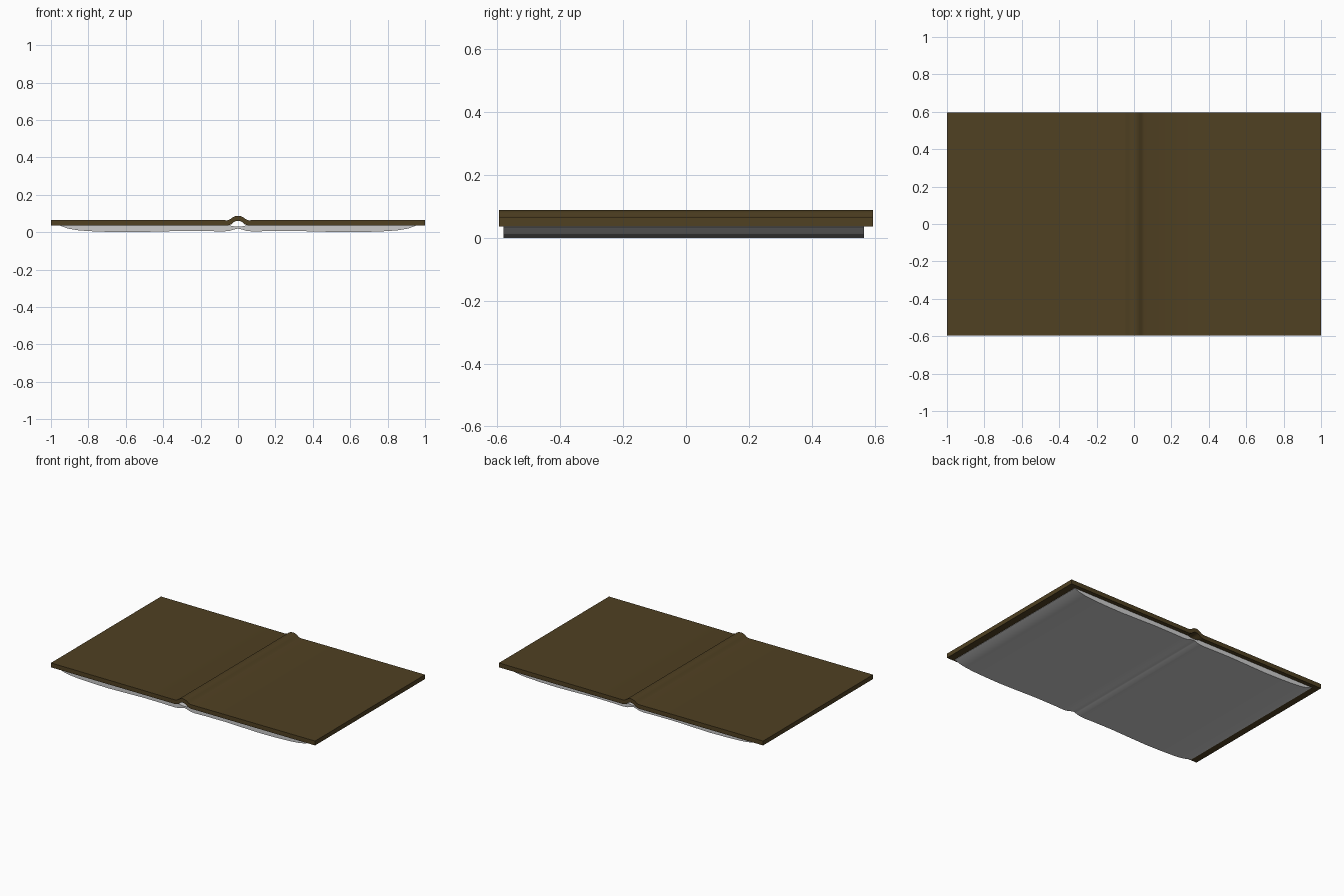
import bpy, bmesh, math

if "Cube" in bpy.data.objects:
    bpy.data.objects.remove(bpy.data.objects["Cube"])


def material(name, rgb):
    m = bpy.data.materials.new(name)
    m.diffuse_color = (*rgb, 1)
    m.use_nodes = True
    m.node_tree.nodes["Principled BSDF"].inputs["Base Color"].default_value = m.diffuse_color
    return m


def sheet(name, top, bottom, y0, y1, mat, angle):
    """Solid strip along y between a top and a bottom outline with matching points."""
    bm = bmesh.new()
    rows = [[[bm.verts.new((x, y, z)) for x, z in line] for line in (top, bottom)]
            for y in (y0, y1)]
    (ft, fb), (bt, bb) = rows
    n = len(top)
    for i in range(n - 1):
        j = i + 1
        bm.faces.new((ft[i], ft[j], bt[j], bt[i]))
        bm.faces.new((fb[i], bb[i], bb[j], fb[j]))
        bm.faces.new((ft[i], fb[i], fb[j], ft[j]))
        bm.faces.new((bt[i], bt[j], bb[j], bb[i]))
    for k in (0, n - 1):
        bm.faces.new((ft[k], bt[k], bb[k], fb[k]))
    bmesh.ops.recalc_face_normals(bm, faces=bm.faces)
    mesh = bpy.data.meshes.new(name)
    bm.to_mesh(mesh)
    bm.free()
    mesh.materials.append(mat)
    ob = bpy.data.objects.new(name, mesh)
    bpy.context.collection.objects.link(ob)
    bpy.ops.object.select_all(action='DESELECT')
    ob.select_set(True)
    bpy.context.view_layer.objects.active = ob
    bpy.ops.object.shade_smooth_by_angle(angle=math.radians(angle))
    return ob


def mirrored(half):
    """Complete an outline given from x = 0 outwards."""
    return [(-x, z) for x, z in reversed(half[1:])] + half


leather = material("brown_leather", (0.080, 0.052, 0.016))
paper = material("page_white", (0.60, 0.60, 0.60))

# Cover boards joined by the arched spine
cover_top = mirrored([(0, 0.088), (0.015, 0.086), (0.03, 0.079), (0.042, 0.069),
                      (0.055, 0.064), (0.3, 0.065), (1.0, 0.066)])
cover_bottom = mirrored([(0, 0.061), (0.012, 0.059), (0.024, 0.053), (0.036, 0.042),
                         (0.055, 0.036), (0.3, 0.036), (1.0, 0.036)])
sheet("cover", cover_top, cover_bottom, -0.595, 0.595, leather, 40)

# Page block with a crease in the middle and thinning fore edges
pages_half = [(0, 0.020, 0.030), (0.02, 0.015, 0.031), (0.045, 0.007, 0.036),
              (0.08, 0.004, 0.037), (0.16, 0.006, 0.037), (0.3, 0.007, 0.037),
              (0.45, 0.003, 0.037), (0.58, 0.000, 0.037), (0.7, 0.002, 0.037),
              (0.8, 0.006, 0.037), (0.86, 0.011, 0.037), (0.91, 0.020, 0.037),
              (0.95, 0.034, 0.037)]
sheet("pages", mirrored([(x, t) for x, b, t in pages_half]),
      mirrored([(x, b) for x, b, t in pages_half]), -0.58, 0.567, paper, 40)
